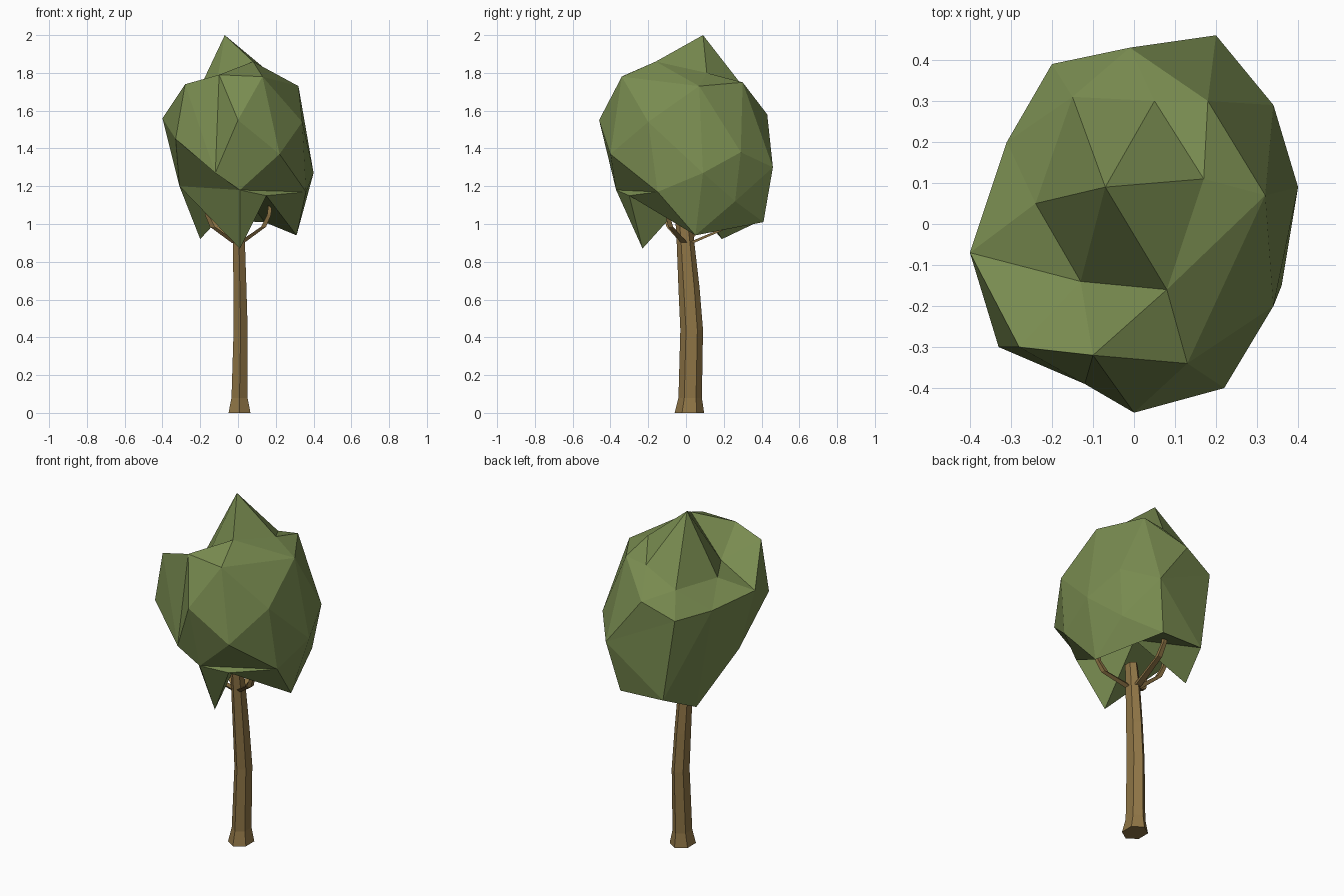
import bpy, bmesh
from math import cos, sin, pi
from mathutils import Vector

if "Cube" in bpy.data.objects:
    bpy.data.objects.remove(bpy.data.objects["Cube"])


def material(name, rgb):
    m = bpy.data.materials.new(name)
    m.diffuse_color = (*rgb, 1)
    m.use_nodes = True
    m.node_tree.nodes["Principled BSDF"].inputs["Base Color"].default_value = m.diffuse_color
    return m


def finish(name, bm, mat):
    bmesh.ops.recalc_face_normals(bm, faces=bm.faces)
    me = bpy.data.meshes.new(name)
    bm.to_mesh(me)
    bm.free()
    me.materials.append(mat)
    ob = bpy.data.objects.new(name, me)
    bpy.context.collection.objects.link(ob)
    return ob


def tube(name, rings, sides, mat):
    """Loft horizontal rings given as (x, y, z, x radius, y radius)."""
    bm = bmesh.new()
    loops = []
    for x, y, z, rx, ry in rings:
        loops.append([bm.verts.new((x + rx * cos(2 * pi * (i + .5) / sides),
                                    y + ry * sin(2 * pi * (i + .5) / sides), z))
                      for i in range(sides)])
    for a, b in zip(loops, loops[1:]):
        for i in range(sides):
            j = (i + 1) % sides
            bm.faces.new((a[i], a[j], b[j], b[i]))
    bm.faces.new(loops[0])
    bm.faces.new(loops[-1])
    return finish(name, bm, mat)


leaf = material("leaf", (.19, .26, .08))
bark = material("bark", (.27, .175, .06))

# Crown: irregular rings of corners, skinned as a faceted ball
peak = [(-.07, .09, 2.0), (.08, -.16, 1.86), (.17, .11, 1.80),
        (-.13, -.14, 1.64), (-.24, .05, 1.64)]
shoulder = [(-.28, -.30, 1.74), (.13, -.34, 1.78), (.32, .07, 1.73),
            (.18, .30, 1.75), (.05, .30, 1.73), (-.15, .31, 1.64)]
upper_waist = [(0, -.46, 1.55), (.34, -.20, 1.54), (-.01, .43, 1.58),
               (-.20, .39, 1.50), (-.31, .20, 1.52), (-.40, -.07, 1.56)]
lower_waist = [(-.33, -.30, 1.45), (.22, -.40, 1.37), (.40, .09, 1.27),
               (.34, .29, 1.38), (.20, .46, 1.30), (.36, -.15, 1.17), (.01, -.37, 1.18)]
tips = [(.01, -.23, .87), (.31, .05, .94), (.14, .41, 1.01), (-.13, .40, 1.02), (-.20, .19, .92)]
hollow = [(.03, .04, 1.17), (.30, .26, 1.12)]

centre = Vector((0, 0, 1.42))
bm = bmesh.new()
place = {}


def corner(p, spread=1, lift=0):
    """Lay a corner out on a unit ball; its real place is set after skinning."""
    x, y, z = Vector(p) - centre
    v = bm.verts.new(Vector((x * spread, y * spread, z + lift)).normalized())
    place[v] = Vector(p)


for p in peak + shoulder + upper_waist + lower_waist + tips + hollow:
    corner(p)
corner((-.10, -.32, 1.79), lift=-.12)             # front ridge
corner((-.12, -.39, 1.27), lift=.19)              # front groove
corner((.15, -.30, 1.15), spread=.75, lift=-.2)   # right gap between tips
corner((-.31, -.05, 1.20), spread=.5, lift=-.28)  # left gap between tips
bmesh.ops.convex_hull(bm, input=list(bm.verts))
for v in bm.verts:
    v.co = place[v]
finish("crown", bm, leaf)

# Trunk: six-sided, flared at the foot and slightly bent
tube("trunk", [(.008, .018, 0, .067, .078), (.008, .022, .08, .049, .062),
               (.014, .030, .44, .043, .060), (.010, .016, .66, .040, .056),
               (.005, -.004, .92, .036, .046), (.003, -.018, 1.05, .031, .040)], 6, bark)

# Branches: each leaves the trunk, then bends up into the crown
for i, (x, y) in enumerate([(.15, -.09), (.02, .25), (-.15, -.10), (-.13, .07)]):
    tube(f"branch_{i + 1}", [(x * .1, y * .1, .90, .025, .025), (x * .9, y * .9, .985, .019, .019),
                             (x * 1.1, y * 1.1, 1.05, .015, .015),
                             (x * 1.15, y * 1.15, 1.14, .010, .010)], 4, bark)
